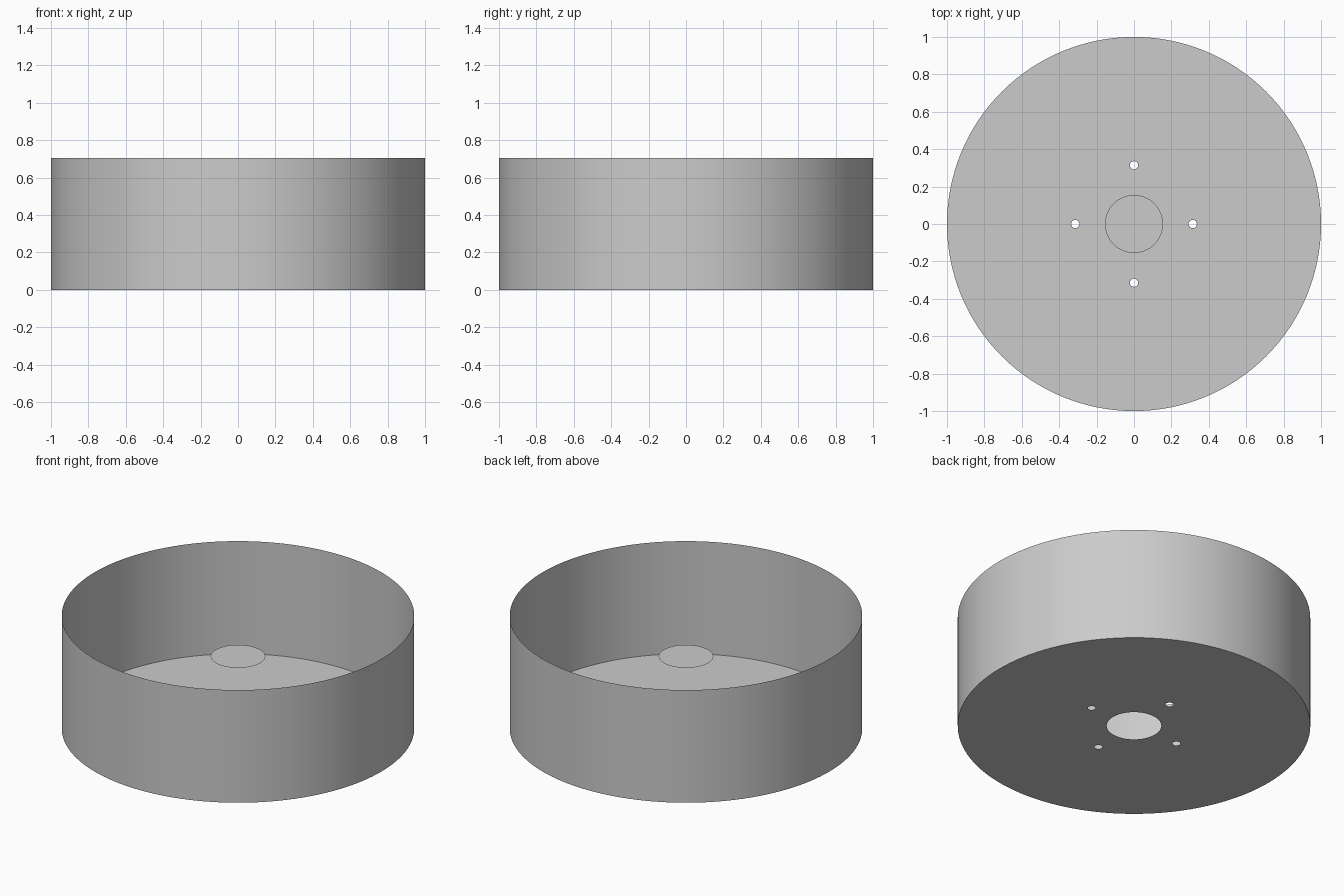
import bpy
import bmesh
from math import cos, sin, pi
from mathutils import Matrix

cube = bpy.data.objects.get("Cube")
if cube:
    bpy.data.objects.remove(cube, do_unlink=True)

RADIUS, HEIGHT = 1.0, 0.705
HUB_RADIUS, HUB_HEIGHT = 0.155, 0.45
BOLT_RADIUS, BOLT_CIRCLE = 0.022, 0.314

grey = bpy.data.materials.new("light grey")
grey.use_nodes = True
colour = (0.6, 0.6, 0.6, 1)
grey.diffuse_color = colour
grey.node_tree.nodes["Principled BSDF"].inputs["Base Color"].default_value = colour


def ring(bm, radius, sides, x=0, y=0, z=0, fill=False):
    """Add a circle and return its edges."""
    made = bmesh.ops.create_circle(bm, cap_ends=fill, radius=radius, segments=sides,
                                   matrix=Matrix.Translation((x, y, z)))
    return list({e for v in made["verts"] for e in v.link_edges})


def finish(bm, name, smooth=False):
    mesh = bpy.data.meshes.new(name)
    for face in bm.faces:
        face.smooth = smooth
    bm.to_mesh(mesh)
    bm.free()
    mesh.materials.append(grey)
    obj = bpy.data.objects.new(name, mesh)
    bpy.context.collection.objects.link(obj)
    return obj


# Thin outer wall, open at the top
bm = bmesh.new()
edges = ring(bm, RADIUS, 128)
top = bmesh.ops.extrude_edge_only(bm, edges=edges)["geom"]
bmesh.ops.translate(bm, vec=(0, 0, HEIGHT),
                    verts=[g for g in top if isinstance(g, bmesh.types.BMVert)])
bmesh.ops.recalc_face_normals(bm, faces=bm.faces)
if any(f.normal.dot(f.calc_center_median()) < 0 and abs(f.normal.z) < 0.1
       for f in bm.faces if f.calc_center_median().x > 0.9):
    bmesh.ops.reverse_faces(bm, faces=bm.faces)
finish(bm, "outer_wall", smooth=True)

# Floor sheet with the hub opening and four bolt holes
bm = bmesh.new()
edges = ring(bm, RADIUS, 128) + ring(bm, HUB_RADIUS, 64)
for i in range(4):
    a = i * pi / 2
    edges += ring(bm, BOLT_RADIUS, 24, BOLT_CIRCLE * cos(a), BOLT_CIRCLE * sin(a))
bmesh.ops.triangle_fill(bm, use_beauty=True, edges=edges, normal=(0, 0, 1))
finish(bm, "floor")

# Raised hub disc above the opening
bm = bmesh.new()
ring(bm, HUB_RADIUS, 64, z=HUB_HEIGHT, fill=True)
finish(bm, "hub_disc")
